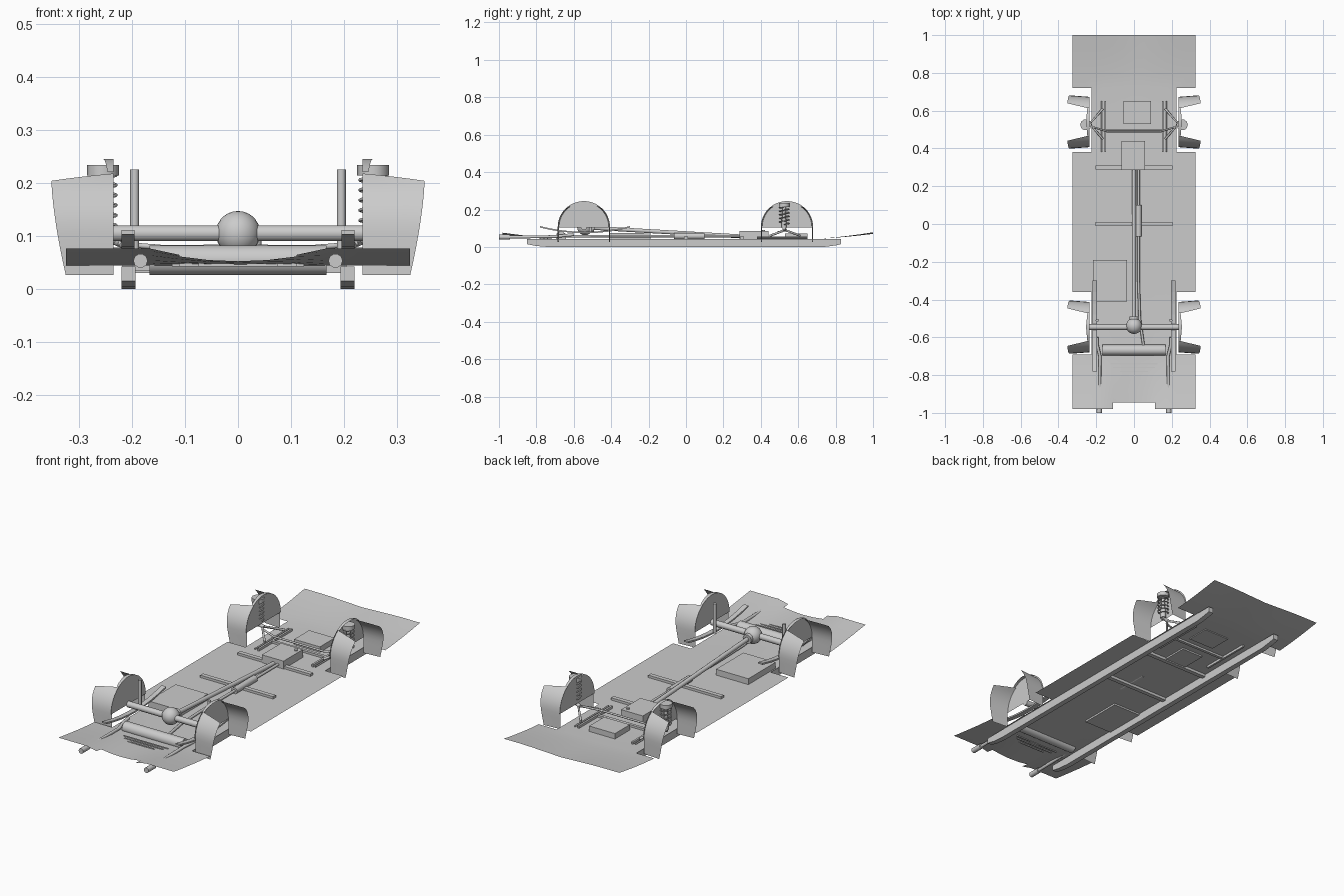
import bpy, bmesh
from math import sin, cos, pi, radians

if "Cube" in bpy.data.objects:
    bpy.data.objects.remove(bpy.data.objects["Cube"])

def mesh_obj(name, bm, smooth=False):
    bmesh.ops.recalc_face_normals(bm, faces=bm.faces)
    me = bpy.data.meshes.new(name)
    bm.to_mesh(me)
    bm.free()
    ob = bpy.data.objects.new(name, me)
    bpy.context.collection.objects.link(ob)
    if smooth:
        for p in me.polygons:
            p.use_smooth = True
    return ob

def box(name, x, y, z):
    bm = bmesh.new()
    bmesh.ops.create_cube(bm, size=1)
    for v in bm.verts:
        for i, (a, b) in enumerate((x, y, z)):
            v.co[i] = (a + b) / 2 + v.co[i] * (b - a)
    return mesh_obj(name, bm)

def tube(name, pts, r):
    cu = bpy.data.curves.new(name, 'CURVE')
    cu.dimensions = '3D'
    cu.bevel_depth, cu.bevel_resolution, cu.use_fill_caps = r, 3, True
    sp = cu.splines.new('POLY')
    sp.points.add(len(pts) - 1)
    for p, c in zip(sp.points, pts):
        p.co = (*c, 1)
    ob = bpy.data.objects.new(name, cu)
    bpy.context.collection.objects.link(ob)
    return ob

def extrude_side(name, outline, x0, x1):
    """Side outline of (y, z) points extruded from x0 to x1."""
    bm = bmesh.new()
    f = bm.faces.new([bm.verts.new((x0, y, z)) for y, z in outline])
    if x1 != x0:
        r = bmesh.ops.extrude_face_region(bm, geom=[f])
        for v in r['geom']:
            if isinstance(v, bmesh.types.BMVert):
                v.co.x = x1
    return mesh_obj(name, bm)

def grid(name, rows, smooth=True):
    bm = bmesh.new()
    vs = [[bm.verts.new(p) for p in r] for r in rows]
    for a, b in zip(vs, vs[1:]):
        for i in range(len(a) - 1):
            bm.faces.new((a[i], a[i + 1], b[i + 1], b[i]))
    return mesh_obj(name, bm, smooth)

# floor pan: wheel notches, upswept ends, front notch
def floor_z(x, y):
    if y < -0.68:
        t = (-0.68 - y) / 0.3
        return 0.044 + 0.032 * t ** 1.3 * (0.3 + 0.7 * min(1, abs(x) / 0.16) ** 2)
    if y > 0.7:
        t = (y - 0.7) / 0.3
        return 0.044 + 0.034 * t ** 1.4 * (0.75 + 0.25 * min(1, abs(x) / 0.2))
    return 0.044

xs = [-0.325, -0.275, -0.225, -0.165, -0.11, -0.055, 0, 0.055, 0.11, 0.165, 0.225, 0.275, 0.325]
ys = [-0.98, -0.945, -0.88, -0.8, -0.74, -0.69, -0.36, 0, 0.38, 0.72, 0.79, 0.86, 0.93, 1.0]
bm = bmesh.new()
vs = {(x, y): bm.verts.new((x, y, floor_z(x, y))) for x in xs for y in ys}
for x0, x1 in zip(xs, xs[1:]):
    for y0, y1 in zip(ys, ys[1:]):
        mx, my = abs(x0 + x1) / 2, (y0 + y1) / 2
        in_wheel = mx > 0.225 and (-0.69 < my < -0.36 or 0.38 < my < 0.72)
        if in_wheel or (mx < 0.11 and my < -0.945):
            continue
        bm.faces.new((vs[x0, y0], vs[x1, y0], vs[x1, y1], vs[x0, y1]))
bmesh.ops.delete(bm, geom=[v for v in bm.verts if not v.link_faces], context='VERTS')
mesh_obj("floor_pan", bm, True)

# parts repeated left and right
for s, side in ((1, "right"), (-1, "left")):
    # chassis rail
    extrude_side("rail_" + side, [(-0.85, 0.042), (-0.85, 0.015), (-0.8, 0.005), (-0.74, 0), (0.74, 0),
                 (0.8, 0.008), (0.83, 0.015), (0.83, 0.042)], s * 0.193, s * 0.22)
    # leaf spring
    leaf = [(-0.78 + 0.06 * i, 0.076 + 0.03 * ((i - 4) / 4) ** 2) for i in range(9)]
    extrude_side("leaf_spring_" + side, [(y, z - 0.003) for y, z in leaf] +
                 [(y, z + 0.005) for y, z in reversed(leaf)], s * 0.195, s * 0.22)
    # shock absorber and exhaust tail pipe
    tube("shock_absorber_" + side, [(s * 0.195, -0.51, 0.075), (s * 0.195, -0.51, 0.225)], 0.0085)
    tube("tail_pipe_" + side, [(s * 0.195, -0.6, 0.066), (s * 0.195, -0.64, 0.062), (s * 0.18, -0.7, 0.055),
                               (s * 0.183, -0.95, 0.053)], 0.008)
    tube("tail_pipe_tip_" + side, [(s * 0.184, -0.94, 0.053), (s * 0.184, -1.0, 0.053)], 0.0135)
    # wheel arches: inner half disc, top lip, and flared ends
    for cy, end in ((-0.546, "front"), (0.54, "rear")):
        tag = end + "_" + side
        arc = [(cy + 0.14 * cos(pi * i / 24), 0.105 + 0.14 * sin(pi * i / 24)) for i in range(25)]
        extrude_side("arch_disc_" + tag, arc, s * 0.235, s * 0.235)
        lip = []
        for i in range(9):
            a = radians(56 + 68 * i / 8)
            w = 0.019 * (1 - abs(i - 4) / 10)
            lip.append([(s * x, cy + 0.14 * cos(a), 0.105 + 0.14 * sin(a)) for x in (0.235, 0.235 + w)])
        grid("arch_lip_" + tag, lip)
        for d, edge in ((-1, "fore"), (1, "aft")):
            rows = []
            for j in range(6):
                t = j / 5
                xo = 0.325 + 0.027 * t
                cols = [(0.235, 0.134, 56), (0.235 + (xo - 0.235) * 0.5, 0.137, 50)]
                rows_leg = []
                for k in range(5):
                    u = k / 4
                    rows_leg.append((u, 0.133 + 0.007 * u))
                rows.append((t, rows_leg))
            pts = []
            for j in range(10):
                row = []
                for k in range(5):
                    u = k / 4
                    r = 0.133 + 0.007 * u
                    if j < 3:
                        y, z = r, 0.026 + 0.079 * j / 3
                    else:
                        a = radians((58 - 13 * u) * (j - 3) / 6)
                        y, z = r * cos(a), 0.105 + r * sin(a)
                    xo = 0.352 - 0.027 * max(0, (0.203 - z) / 0.177) ** 1.5
                    row.append((s * (0.235 + (xo - 0.235) * u), cy + d * y, z))
                pts.append(row)
            grid("arch_flare_%s_%s" % (edge, tag), pts)
    # coil spring strut
    sx, sy = s * 0.255, 0.525
    tube("strut_mount_" + side, [(sx, sy, 0.214), (sx, sy, 0.234)], 0.03)
    tube("strut_rod_" + side, [(sx, sy, 0.09), (sx, sy, 0.22)], 0.009)
    tube("strut_body_" + side, [(sx, sy, 0.1), (sx, sy, 0.15)], 0.014)
    tube("coil_spring_" + side, [(sx + 0.025 * cos(i * pi / 8), sy + 0.025 * sin(i * pi / 8),
                                  0.12 + 0.095 * i / 80) for i in range(81)], 0.003)
    # lower control arm and subframe bar
    tube("control_arm_" + side, [(s * 0.165, 0.61, 0.06), (s * 0.235, 0.53, 0.09), (s * 0.165, 0.45, 0.06)], 0.006)
    tube("hub_" + side, [(s * 0.225, 0.53, 0.09), (s * 0.262, 0.525, 0.1)], 0.009)
    box("subframe_bar_" + side, sorted((s * 0.147, s * 0.157)), (0.38, 0.65), (0.032, 0.056))
    tube("brake_line_" + side, [(s * 0.17, 0.38, 0.05), (s * 0.17, 0.65, 0.05)], 0.004)

# drive axle with differential
tube("axle", [(-0.235, -0.546, 0.105), (0.235, -0.546, 0.105)], 0.0155)
bm = bmesh.new()
bmesh.ops.create_uvsphere(bm, u_segments=24, v_segments=14, radius=0.042)
diff = mesh_obj("differential", bm, True)
diff.location = (0, -0.54, 0.105)
tube("differential_nose", [(0, -0.53, 0.105), (0, -0.49, 0.102)], 0.024)

# drive shaft and exhaust line
tube("drive_shaft", [(0, 0.3, 0.056), (0, -0.5, 0.102)], 0.011)
tube("exhaust_pipe", [(0.024, 0.3, 0.058), (0.024, -0.3, 0.058), (0.03, -0.5, 0.058), (0.05, -0.64, 0.056)], 0.007)
tube("catalyst", [(0.024, -0.065, 0.058), (0.024, 0.1, 0.058)], 0.017)
tube("muffler", [(-0.167, -0.668, 0.054), (0.167, -0.668, 0.054)], 0.029)

# gearbox, engine tray and fuel tank
box("gearbox", (-0.065, 0.057), (0.285, 0.44), (0.036, 0.084))
tube("gearbox_cap", [(0.036, 0.415, 0.08), (0.036, 0.415, 0.09)], 0.008)
box("engine_tray", (-0.055, 0.09), (0.53, 0.65), (0.04, 0.072))
box("fuel_tank", (-0.218, -0.036), (-0.41, -0.19), (0.035, 0.074))

# cross members, steering rack and floor ribs
for i, y in enumerate((0.3, 0.0)):
    box("cross_member_%d" % i, (-0.205, 0.205), (y - 0.011, y + 0.011), (0.03, 0.056))
box("subframe_cross_member", (-0.157, 0.157), (0.485, 0.5), (0.034, 0.055))
tube("steering_rack", [(-0.225, 0.515, 0.085), (-0.14, 0.49, 0.078), (0.14, 0.49, 0.078), (0.225, 0.515, 0.085)], 0.005)
for i, (w, y) in enumerate(((0.125, -0.74), (0.11, -0.76), (0.075, -0.78))):
    box("floor_rib_%d" % i, (-w, w), (y - 0.003, y + 0.003), (0.042, 0.05))
